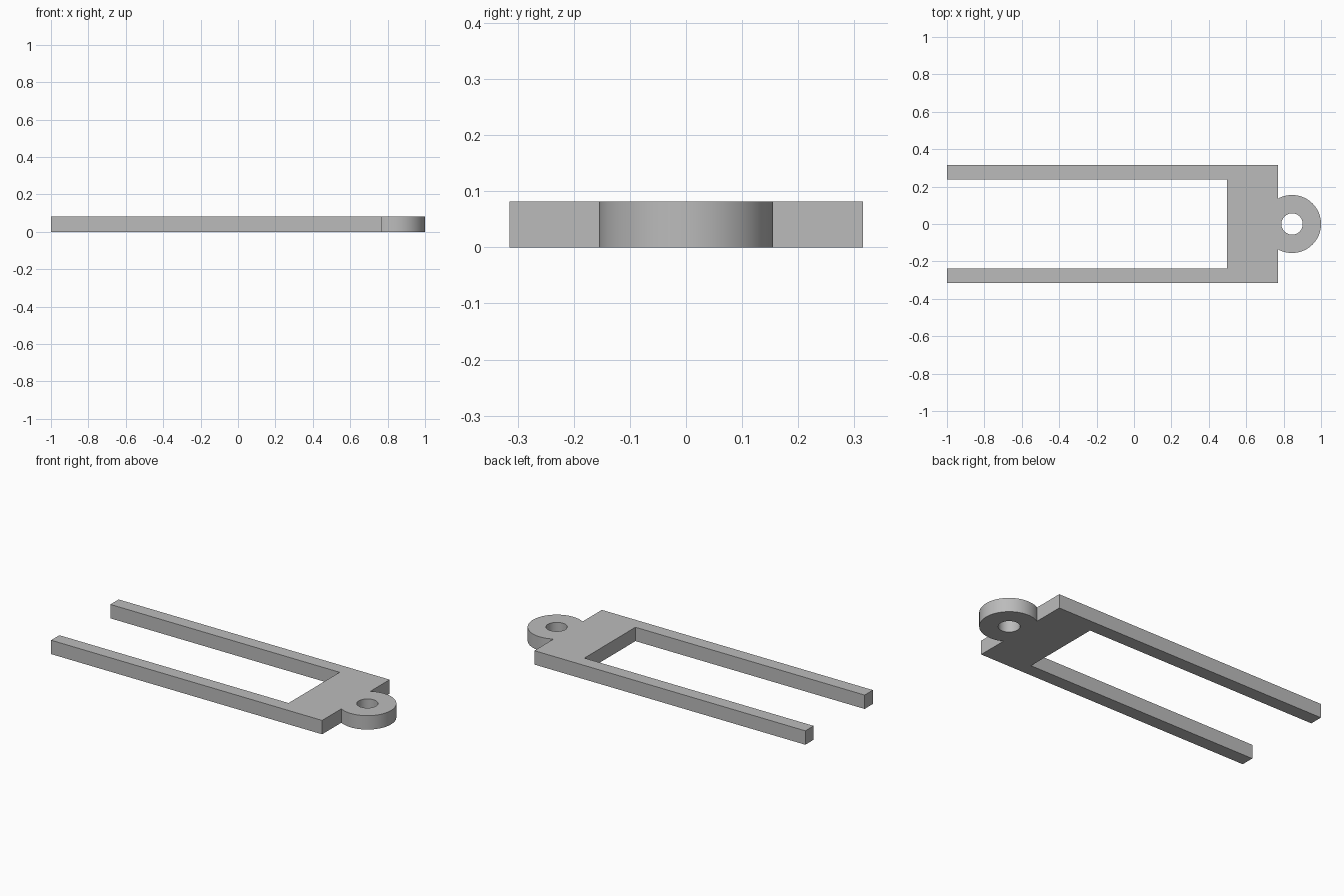
import bpy, bmesh
from math import asin, cos, sin, pi, radians

cube = bpy.data.objects.get("Cube")
if cube:
    bpy.data.objects.remove(cube, do_unlink=True)

HEIGHT = 0.082
HALF_WIDTH, SLOT_HALF = 0.315, 0.238
TIP_X, SLOT_X, BODY_X = -1.0, 0.497, 0.77
EYE_X, EYE_R, HOLE_R = 0.845, 0.155, 0.057

grey = bpy.data.materials.new("grey")
grey.use_nodes = True
colour = (0.5, 0.5, 0.5, 1)
grey.diffuse_color = colour
grey.node_tree.nodes["Principled BSDF"].inputs["Base Color"].default_value = colour


def arc(radius, start, end, steps):
    return [(EYE_X + radius * cos(start + (end - start) * i / steps),
             radius * sin(start + (end - start) * i / steps))
            for i in range(steps + 1)]


def add_loop(bm, points):
    verts = [bm.verts.new((x, y, 0)) for x, y in points]
    return [bm.edges.new((v, verts[i - 1])) for i, v in enumerate(verts)]


# Fork outline: two prongs, cross body and round eyelet
neck = pi - asin((0.155 ** 2 - (EYE_X - BODY_X) ** 2) ** 0.5 / EYE_R)
lower = [(BODY_X, -HALF_WIDTH), (TIP_X, -HALF_WIDTH),
         (TIP_X, -SLOT_HALF), (SLOT_X, -SLOT_HALF)]
upper = [(x, -y) for x, y in reversed(lower)]
outline = lower + upper + arc(EYE_R, neck, -neck, 64)

bm = bmesh.new()
edges = add_loop(bm, outline)
edges += add_loop(bm, arc(HOLE_R, 0, 2 * pi, 48)[:-1])
bmesh.ops.triangle_fill(bm, edges=edges, use_beauty=True)

# Thickness
solid = bmesh.ops.extrude_face_region(bm, geom=bm.faces[:], use_keep_orig=True)
top = [g for g in solid["geom"] if isinstance(g, bmesh.types.BMVert)]
bmesh.ops.translate(bm, verts=top, vec=(0, 0, HEIGHT))
bmesh.ops.recalc_face_normals(bm, faces=bm.faces[:])

mesh = bpy.data.meshes.new("fork_bracket")
bm.to_mesh(mesh)
bm.free()
mesh.materials.append(grey)
fork = bpy.data.objects.new("fork_bracket", mesh)
bpy.context.collection.objects.link(fork)

# Smooth round walls, crisp edges
bpy.ops.object.select_all(action="DESELECT")
fork.select_set(True)
bpy.context.view_layer.objects.active = fork
bpy.ops.object.shade_smooth_by_angle(angle=radians(30))
